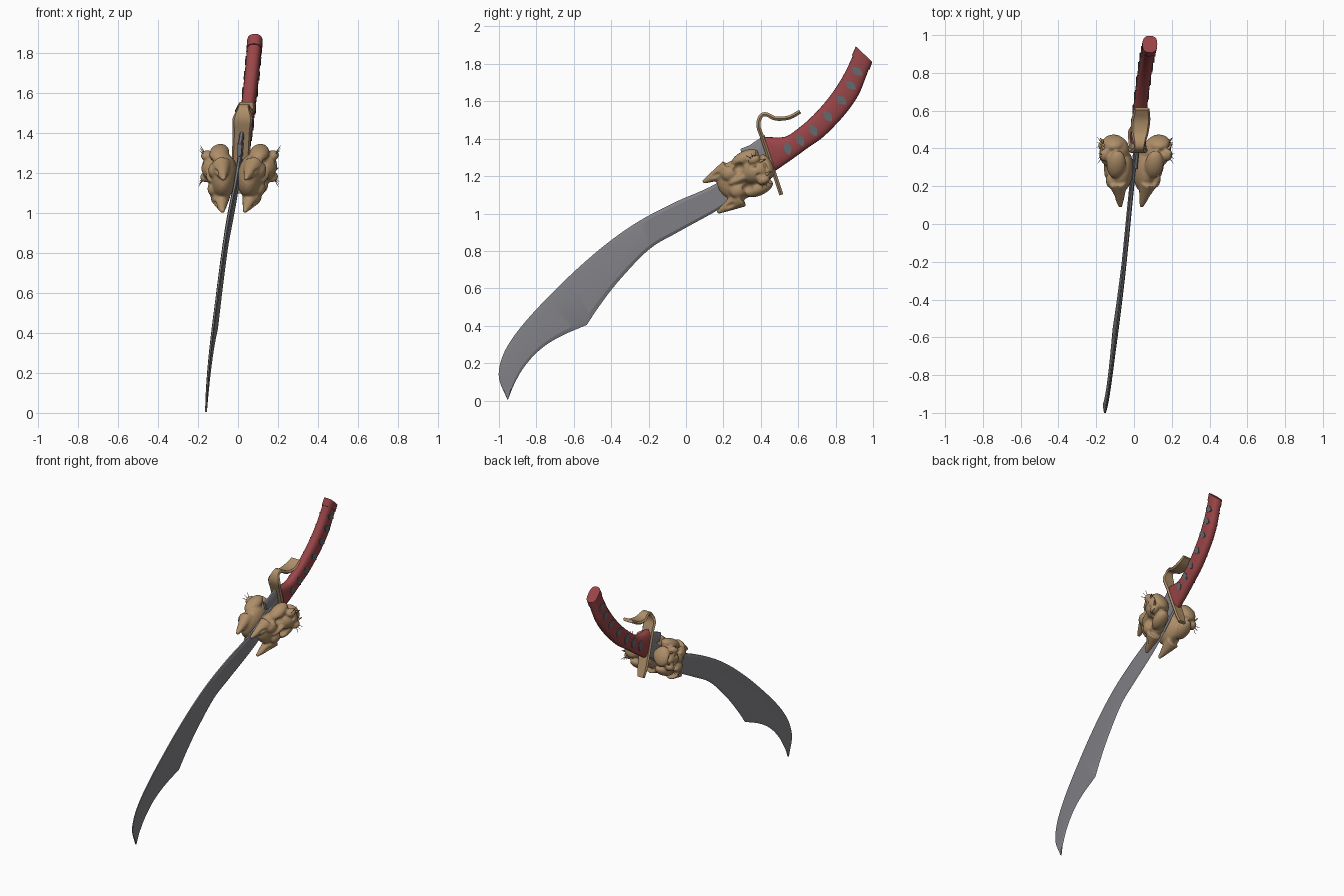
import bpy, bmesh, math
from mathutils import Matrix, Vector

if "Cube" in bpy.data.objects:
    bpy.data.objects.remove(bpy.data.objects["Cube"], do_unlink=True)


def material(name, colour):
    mat = bpy.data.materials.new(name)
    mat.use_nodes = True
    mat.diffuse_color = (*colour, 1)
    mat.node_tree.nodes["Principled BSDF"].inputs["Base Color"].default_value = (*colour, 1)
    return mat


STEEL = material("steel grey", (.23, .23, .25))
BONE = material("bone tan", (.42, .27, .14))
WRAP = material("wrap red", (.32, .06, .065))
INLAY = material("inlay slate", (.13, .15, .16))


def make_object(name, bm, mat):
    bmesh.ops.recalc_face_normals(bm, faces=bm.faces)
    mesh = bpy.data.meshes.new(name)
    bm.to_mesh(mesh)
    bm.free()
    obj = bpy.data.objects.new(name, mesh)
    bpy.context.collection.objects.link(obj)
    mesh.materials.append(mat)
    return obj


def finish(obj, angle=35):
    """Lean the part sideways along the length of the sword and shade it."""
    for v in obj.data.vertices:
        v.co.x += .065 * (v.co.y + v.co.z) - .098
    bpy.ops.object.select_all(action="DESELECT")
    obj.select_set(True)
    bpy.context.view_layer.objects.active = obj
    bpy.ops.object.shade_smooth_by_angle(angle=math.radians(angle))


def smooth(points, steps=6):
    """Sample a smooth curve through points of any dimension."""
    pts = [Vector(p) for p in points]
    ends = [2 * pts[0] - pts[1]] + pts + [2 * pts[-1] - pts[-2]]
    out = []
    for a, b, c, d in zip(ends, ends[1:], ends[2:], ends[3:]):
        for i in range(steps):
            t = i / steps
            out.append(b + (c - a) * t / 2 + (2 * a - 5 * b + 4 * c - d) * t * t / 2
                       + (3 * b - 3 * c + d - a) * t ** 3 / 2)
    return out + [pts[-1]]


def loft(name, tops, bottoms, widths, profile, mat, angle=35):
    """Skin sections spanning matching top and bottom points."""
    bm = bmesh.new()
    rings = []
    for top, bottom, width in zip(tops, bottoms, widths):
        ring = []
        for across, side in profile:
            p = Vector(top).lerp(Vector(bottom), across)
            ring.append(bm.verts.new((side * width, p.x, p.y)))
        rings.append(ring)
    n = len(profile)
    for r, s in zip(rings, rings[1:]):
        for i in range(n):
            bm.faces.new((r[i], r[(i + 1) % n], s[(i + 1) % n], s[i]))
    bm.faces.new(rings[0])
    bm.faces.new(rings[-1])
    obj = make_object(name, bm, mat)
    finish(obj, angle)
    return obj


# Blade: curved spine, stepped cutting edge, bevels on both
spine = smooth([(.43, 1.35), (.17, 1.165), (-.06, 1.06), (-.25, .96), (-.41, .85), (-.57, .715),
                (-.7, .59), (-.83, .455), (-.93, .33), (-.985, .225), (-1, .12), (-.955, .005)])
edge = smooth([(.47, 1.24), (.22, 1.05), (-.035, .905), (-.195, .81), (-.355, .645),
               (-.46, .51), (-.53, .405)])
edge += smooth([(-.53, .405), (-.677, .34), (-.783, .27), (-.865, .18), (-.917, .09),
                (-.952, .005)])[1:]
taper = [.011 - .006 * i / len(spine) for i in range(len(spine))]
blade_profile = [(0, .5), (.12, 1), (.9, .8), (1, 0), (.9, -.8), (.12, -1), (0, -.5)]
loft("blade", spine, edge, taper, blade_profile, STEEL, 15)

# Steel spur at the back of the blade root
loft("blade_spur", [(.29, 1.345), (.34, 1.365), (.42, 1.42)], [(.31, 1.28), (.37, 1.28), (.45, 1.3)],
     [.012] * 3, blade_profile, STEEL)

# Grip: curved, rounded section
oval = []
for i in range(20):
    c, s = math.cos(math.tau * i / 20), math.sin(math.tau * i / 20)
    oval.append((.5 - .5 * math.copysign(abs(c) ** .75, c), math.copysign(abs(s) ** .75, s)))
grip_top = smooth([(.42, 1.41), (.527, 1.41), (.6, 1.455), (.68, 1.525), (.76, 1.615),
                   (.825, 1.71), (.87, 1.795), (.912, 1.89)])
grip_low = smooth([(.465, 1.22), (.56, 1.285), (.65, 1.35), (.74, 1.415), (.85, 1.53),
                   (.92, 1.63), (.96, 1.725), (.992, 1.815)])
loft("grip", grip_top, grip_low, [.036] * len(grip_top), oval, WRAP)

# Pommel band around the end of the grip
band = [(t.lerp(b, -.05), b.lerp(t, -.05)) for t, b in zip(grip_top[-4:], grip_low[-4:])]
loft("pommel_band", [p[0] for p in band], [p[1] for p in band], [.039] * 4, oval, WRAP)

# Diamond inlays on both flanks of the grip
bm = bmesh.new()
for k in range(6, 37, 5):
    centre = (grip_top[k] + grip_low[k]) / 2
    across = (grip_top[k] - grip_low[k]).normalized()
    along = Vector((across.y, -across.x))
    for side in (1, -1):
        layers = []
        for depth in (.031, .0385):
            ring = []
            for i in range(8):
                a = math.tau * i / 8
                trim = 1 if i % 2 == 0 else .82
                p = centre + across * (.036 * trim * math.cos(a)) + along * (.022 * trim * math.sin(a))
                ring.append(bm.verts.new((side * depth, p.x, p.y)))
            layers.append(ring)
            bm.faces.new(ring)
        for i in range(8):
            j = (i + 1) % 8
            bm.faces.new((layers[0][i], layers[0][j], layers[1][j], layers[1][i]))
finish(make_object("grip_inlays", bm, INLAY))

# Cross guard: a bone strap that curls back over the grip (y, z, half width)
strap = smooth([(.51, 1.1, .028), (.49, 1.16, .04), (.45, 1.28, .045), (.41, 1.4, .046),
                (.387, 1.47, .05), (.4, 1.52, .03), (.43, 1.53, .032), (.48, 1.508, .045),
                (.55, 1.513, .05), (.61, 1.545, .04)])
upper, lower = [], []
for i, p in enumerate(strap):
    step = strap[min(i + 1, len(strap) - 1)] - strap[max(i - 1, 0)]
    normal = Vector((-step.y, step.x)).normalized() * .011
    upper.append(p.xy + normal)
    lower.append(p.xy - normal)
strap_profile = [(0, .8), (.5, 1), (1, .8), (1, -.8), (.5, -1), (0, -.8)]
loft("cross_guard", upper, lower, [p.z for p in strap], strap_profile, BONE)


# Skull mask on each flank: u runs to the grip, v across, w outward
def frame(side):
    return Matrix(((0, 0, side, 0), (.9, -.43, 0, .3), (.43, .9, 0, 1.19), (0, 0, 0, 1)))


def blob(bm, side, centre, radii):
    bmesh.ops.create_icosphere(bm, subdivisions=3, radius=1, matrix=frame(side)
                               @ Matrix.Translation(centre) @ Matrix.Diagonal((*radii, 1)))


def spike(bm, side, start, end, thick, thin):
    a, b = Vector(start), Vector(end)
    turn = (b - a).to_track_quat("Z", "Y").to_matrix().to_4x4()
    bmesh.ops.create_cone(bm, cap_ends=True, segments=12, radius1=thick, radius2=thin,
                          depth=(b - a).length,
                          matrix=frame(side) @ Matrix.Translation((a + b) / 2) @ turn)


bone, holes, hairs = bmesh.new(), bmesh.new(), bmesh.new()
for side in (1, -1):
    blob(bone, side, (-.02, 0, .065), (.12, .11, .065))        # cranium
    blob(bone, side, (.09, 0, .11), (.09, .07, .08))           # muzzle
    blob(bone, side, (.02, 0, .125), (.1, .022, .035))         # nose ridge
    blob(bone, side, (.145, 0, .12), (.035, .07, .06))         # chin
    blob(holes, side, (.14, 0, .2), (.012, .05, .04))          # mouth
    for m in (1, -1):
        blob(bone, side, (.06, m * .09, .1), (.08, .038, .05))       # cheekbone
        blob(bone, side, (-.05, m * .05, .115), (.045, .04, .03))    # brow
        blob(bone, side, (.1, m * .06, .165), (.035, .025, .03))     # whisker pad
        spike(bone, side, (-.05, m * .085 - .01, .08), (-.2, m * .09 - .02, .055), .052, .01)
        blob(holes, side, (-.14, m * .09 - .015, .125), (.05, .02, .04))   # ear hollow
        blob(holes, side, (.005, m * .058, .15), (.034, .028, .045))       # eye socket
        blob(holes, side, (.085, m * .022, .2), (.02, .01, .03))           # nostril
        for lift in (.02, .05, .08):
            spike(hairs, side, (.1, m * .06, .17), (.05 + lift, m * .1, .2), .003, .001)
        spike(hairs, side, (.12, m * .04, .165), (.155, m * .036, .19), .011, .002)

skull = make_object("skull_guard", bone, BONE)
cutter = make_object("skull_hollows", holes, BONE)
cutter.hide_render = True


def remesh():
    mod = skull.modifiers.new("Remesh", "REMESH")
    mod.mode = "VOXEL"
    mod.voxel_size = .006


remesh()
cut = skull.modifiers.new("Hollows", "BOOLEAN")
cut.operation = "DIFFERENCE"
cut.object = cutter
remesh()
soften = skull.modifiers.new("Soften", "SMOOTH")
soften.factor, soften.iterations = .5, 3
bpy.context.view_layer.update()
baked = bpy.data.meshes.new_from_object(skull.evaluated_get(bpy.context.evaluated_depsgraph_get()))
skull.modifiers.clear()
skull.data = baked
bpy.data.objects.remove(cutter, do_unlink=True)
finish(skull, 60)

finish(make_object("whiskers_and_fangs", hairs, BONE))
